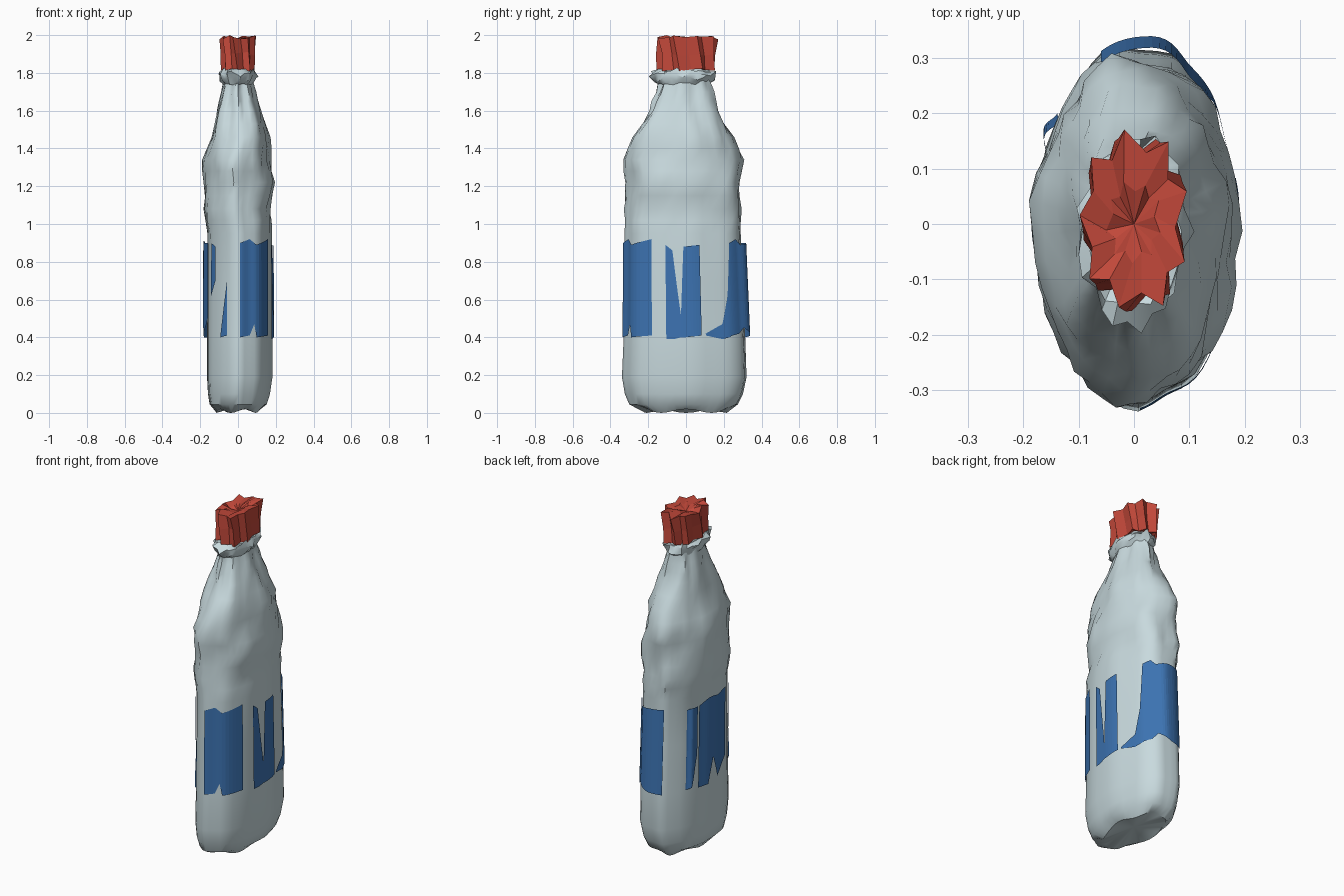
import bpy, math, random
from math import sin, cos, radians, copysign

random.seed(4)
if "Cube" in bpy.data.objects:
    bpy.data.objects.remove(bpy.data.objects["Cube"], do_unlink=True)


def material(name, rgb):
    m = bpy.data.materials.new(name)
    m.use_nodes = True
    m.diffuse_color = (*rgb, 1)
    m.node_tree.nodes["Principled BSDF"].inputs["Base Color"].default_value = (*rgb, 1)
    return m


PLASTIC = material("pale plastic", (0.58, 0.70, 0.73))
BLUE = material("label blue", (0.045, 0.17, 0.44))
RED = material("cap red", (0.54, 0.065, 0.042))


def make(name, verts, faces, mat, smooth_angle=None):
    mesh = bpy.data.meshes.new(name)
    mesh.from_pydata(verts, [], faces)
    mesh.materials.append(mat)
    obj = bpy.data.objects.new(name, mesh)
    bpy.context.collection.objects.link(obj)
    if smooth_angle:
        bpy.ops.object.select_all(action='DESELECT')
        obj.select_set(True)
        bpy.context.view_layer.objects.active = obj
        bpy.ops.object.shade_smooth_by_angle(angle=radians(smooth_angle))
    return obj


def loft(name, rings, mat, bottom=None, top=None, smooth_angle=None):
    """Skin closed rings of equal length, with optional fans at the ends."""
    n = len(rings[0])
    verts = [p for ring in rings for p in ring]
    faces = [(r * n + i, r * n + (i + 1) % n, (r + 1) * n + (i + 1) % n, (r + 1) * n + i)
             for r in range(len(rings) - 1) for i in range(n)]
    if bottom:
        verts.append(bottom)
        faces += [((i + 1) % n, i, len(verts) - 1) for i in range(n)]
    if top:
        verts.append(top)
        k = (len(rings) - 1) * n
        faces += [(k + i, k + (i + 1) % n, len(verts) - 1) for i in range(n)]
    return make(name, verts, faces, mat, smooth_angle)


def boxy(a, power):
    """Unit direction on a slightly squared circle."""
    c, s = cos(a), sin(a)
    return copysign(abs(c) ** power, c), copysign(abs(s) ** power, s)


# Squashed bottle outline: height, half width, half depth, centre x, centre y
PROFILE = [
    (0.01, 0.115, 0.22, 0, 0),
    (0.045, 0.15, 0.285, 0, -0.01),
    (0.1, 0.163, 0.31, 0.004, -0.008),
    (0.19, 0.172, 0.327, 0.008, -0.006),
    (0.4, 0.172, 0.319, 0.008, -0.005),
    (0.95, 0.17, 0.305, 0.008, -0.015),
    (1.08, 0.175, 0.305, -0.004, -0.013),
    (1.22, 0.182, 0.295, 0.008, -0.013),
    (1.34, 0.172, 0.305, -0.004, -0.017),
    (1.46, 0.152, 0.262, 0.01, -0.017),
    (1.6, 0.115, 0.18, 0.005, -0.01),
    (1.7, 0.088, 0.145, 0, -0.005),
    (1.75, 0.075, 0.13, 0, -0.005),
    (1.86, 0.07, 0.115, 0, 0)]


def section(z):
    for a, b in zip(PROFILE, PROFILE[1:]):
        if z <= b[0]:
            t = max(0, (z - a[0]) / (b[0] - a[0]))
            return [p + (q - p) * t for p, q in zip(a[1:], b[1:])]
    return PROFILE[-1][1:]


def surface(deg, z, off=0.0):
    """Point on the dented bottle wall, rounder in front than behind."""
    rx, ry, cx, cy = section(z)
    a = radians(deg)
    dent = 0.016 * sin(7 * a + 1) + 0.01 * sin(11 * a)
    if z > 1:
        w = min(1, (z - 1) * 4)
        dent += w * (0.025 * sin(5 * a + 9 * z) + 0.03 * sin(4 * a - 13 * z))
    if z > 1.45:
        dent += min(1, (z - 1.45) * 4) * 0.06 * cos(8 * a + 1)
    px, py = boxy(a, 0.94 - 0.06 * sin(a))
    return (cx + (rx * (1 + dent) + off) * px, cy + (ry * (1 + dent) + off) * py, z)


# Bottle wall, crumpled above the label, with a creased foot
N = 40
heights = [p[0] for p in PROFILE] + [0.68, 1.02, 1.15, 1.28, 1.4, 1.53, 1.65]
rings = []
for z in sorted(heights):
    crumple = 0.007 if 1 < z < 1.72 else 0
    rings.append([surface(i * 360 / N, z, random.uniform(-crumple, crumple)) for i in range(N)])
rings[0] = [(x, y, 0.01 + 0.01 * cos(i * math.tau / N * 5)) for i, (x, y, z) in enumerate(rings[0])]
loft("bottle_body", rings, PLASTIC, bottom=(0, 0, 0.035), top=(0, 0, 1.86), smooth_angle=40)

# Ruffled collar below the cap
M = 26


def ruffle(z, rx, ry, amount):
    ring = []
    for i in range(M):
        a = radians(i * 360 / M)
        s = 1 + random.uniform(-amount, amount)
        ring.append((rx * s * cos(a), ry * s * sin(a) - 0.014, z + random.uniform(-1, 1) * amount * 0.12))
    return ring


loft("neck_collar", [ruffle(1.74, 0.075, 0.13, 0.04), ruffle(1.765, 0.09, 0.155, 0.12),
                     ruffle(1.795, 0.098, 0.164, 0.14), ruffle(1.815, 0.084, 0.14, 0.1),
                     ruffle(1.8, 0.06, 0.1, 0.04)], PLASTIC, smooth_angle=35)

# Crumpled cap with coarse pleats and a sunken middle
K = 18


def pleats(z, rx, ry, depth, turn, jitter):
    ring = []
    for i in range(K):
        px, py = boxy(radians(i * 360 / K + turn), 0.85)
        s = (1 if i % 2 else 1 - depth) * random.uniform(0.94, 1.03)
        ring.append((rx * s * px, ry * s * py + 0.003, z + random.uniform(-jitter, jitter)))
    return ring


loft("cap", [pleats(1.815, 0.094, 0.158, 0.2, 9, 0.009),
             pleats(1.9, 0.097, 0.16, 0.22, 4, 0.01),
             pleats(1.988, 0.103, 0.166, 0.24, -3, 0.012),
             pleats(1.975, 0.05, 0.075, 0.25, 8, 0.015)],
     RED, bottom=(0, 0, 1.83), top=(0, 0, 1.96))


# Torn label pieces: each entry is angle, lower edge, upper edge;
# a piece bulges from the wall by the given amount at its middle
def label(name, edges, bulge=0.0):
    verts, faces = [], []
    steps = 6
    first, span = edges[0][0], edges[-1][0] - edges[0][0]
    for (a, lo, hi), (b, lo2, hi2) in zip(edges, edges[1:]):
        for j in range(steps):
            base = len(verts)
            for t in (j / steps, (j + 1) / steps):
                deg = a + (b - a) * t
                off = 0.007 + bulge * sin(math.pi * (deg - first) / span) ** 2
                low, high = lo + (lo2 - lo) * t, hi + (hi2 - hi) * t
                verts += [surface(deg, low, off), surface(deg, high, off)]
            faces.append((base, base + 2, base + 3, base + 1))
    make(name, verts, faces, BLUE)


label("label_front", [(271, 0.4, 0.9), (288, 0.41, 0.92), (296, 0.47, 0.9),
                      (300, 0.4, 0.89), (328, 0.41, 0.92)])
label("label_left_a", [(343, 0.39, 0.89), (350, 0.39, 0.86), (357, 0.4, 0.52)])
label("label_left_b", [(357, 0.4, 0.5), (360, 0.4, 0.88), (374, 0.41, 0.89)])
label("label_back_corner", [(18, 0.41, 0.42), (36, 0.39, 0.47), (43, 0.4, 0.62),
                            (48, 0.41, 0.9), (60, 0.42, 0.92)])
label("label_back", [(60, 0.42, 0.92), (68, 0.45, 0.89), (88, 0.41, 0.9), (109, 0.4, 0.9)], 0.027)
label("label_right_a", [(143, 0.41, 0.88), (150, 0.42, 0.89), (158, 0.6, 0.88)], 0.015)
label("label_right_b", [(160, 0.4, 0.88), (172, 0.4, 0.91), (178, 0.55, 0.91),
                        (184, 0.42, 0.9), (203, 0.5, 0.9)], 0.017)
label("label_right_c", [(214, 0.62, 0.9), (224, 0.7, 0.88)])
label("label_scrap", [(236, 0.4, 0.42), (248, 0.41, 0.7)])
